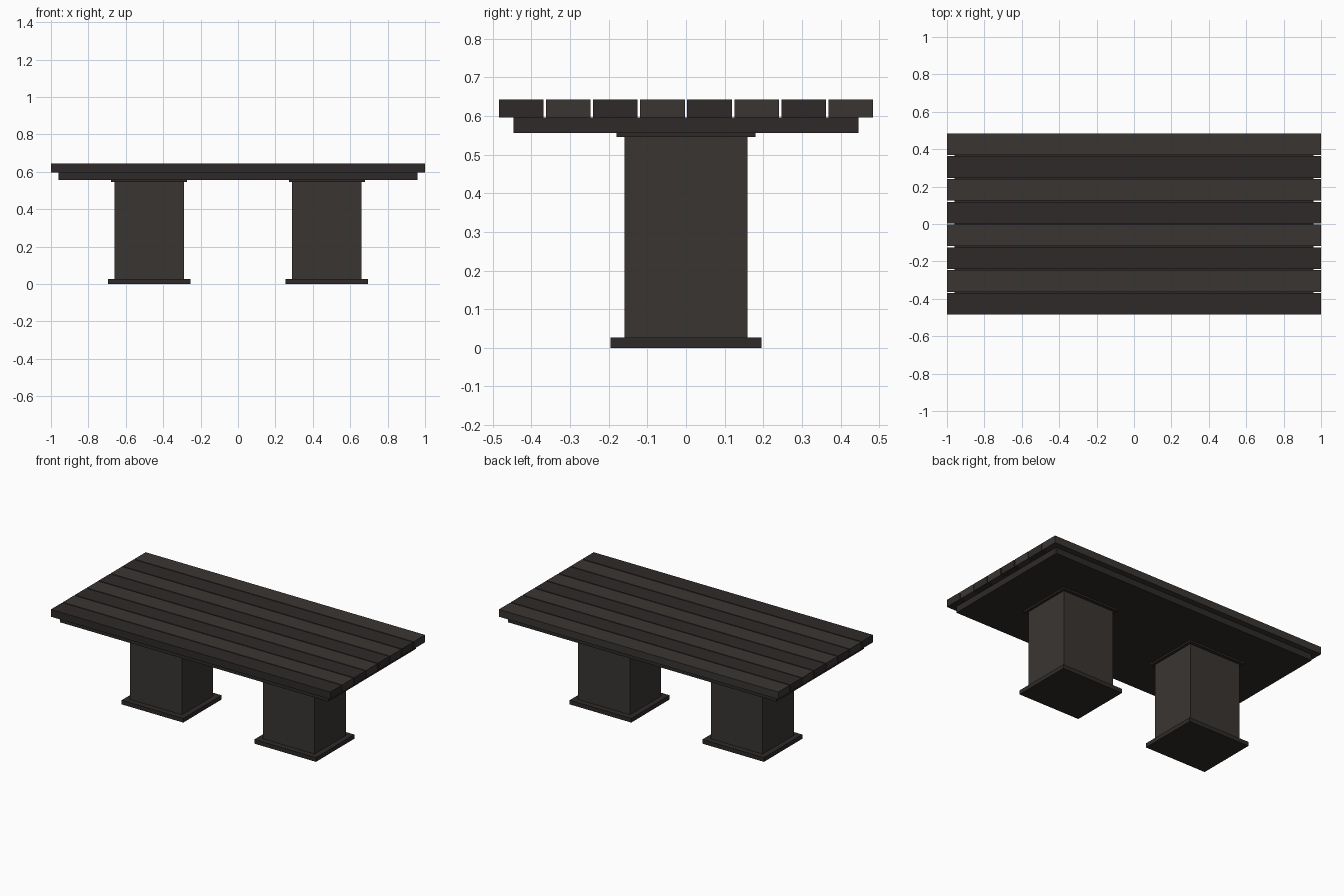
import bpy

if "Cube" in bpy.data.objects:
    bpy.data.objects.remove(bpy.data.objects["Cube"])


def material(name, rgb):
    m = bpy.data.materials.new(name)
    m.diffuse_color = (*rgb, 1)
    m.use_nodes = True
    m.node_tree.nodes["Principled BSDF"].inputs["Base Color"].default_value = m.diffuse_color
    return m


dark = material("dark_wood", (0.027, 0.023, 0.022))
light = material("light_wood", (0.041, 0.036, 0.032))


def box(name, x, y, z0, z1, sx, sy, mat):
    bpy.ops.mesh.primitive_cube_add(size=1, location=(x, y, (z0 + z1) / 2))
    o = bpy.context.object
    o.name = name
    o.scale = (sx, sy, z1 - z0)
    bpy.ops.object.transform_apply(location=False, rotation=False, scale=True)
    o.data.materials.append(mat)
    return o


# Tabletop planks with narrow gaps, alternating tone
for i in range(8):
    box(f"plank_{i + 1}", 0, (i - 3.5) * 0.1219, 0.596, 0.643,
        2.0, 0.1155, light if i % 2 else dark)

# Panel under the planks
box("under_panel", 0, 0, 0.556, 0.596, 1.92, 0.894, dark)

# Two pedestals: foot plate, column, cap plate
for side, x in (("left", -0.475), ("right", 0.475)):
    box(f"{side}_foot", x, 0, 0, 0.027, 0.441, 0.392, dark)
    box(f"{side}_column", x, 0, 0.027, 0.545, 0.371, 0.318, light)
    box(f"{side}_cap", x, 0, 0.545, 0.556, 0.406, 0.36, dark)
